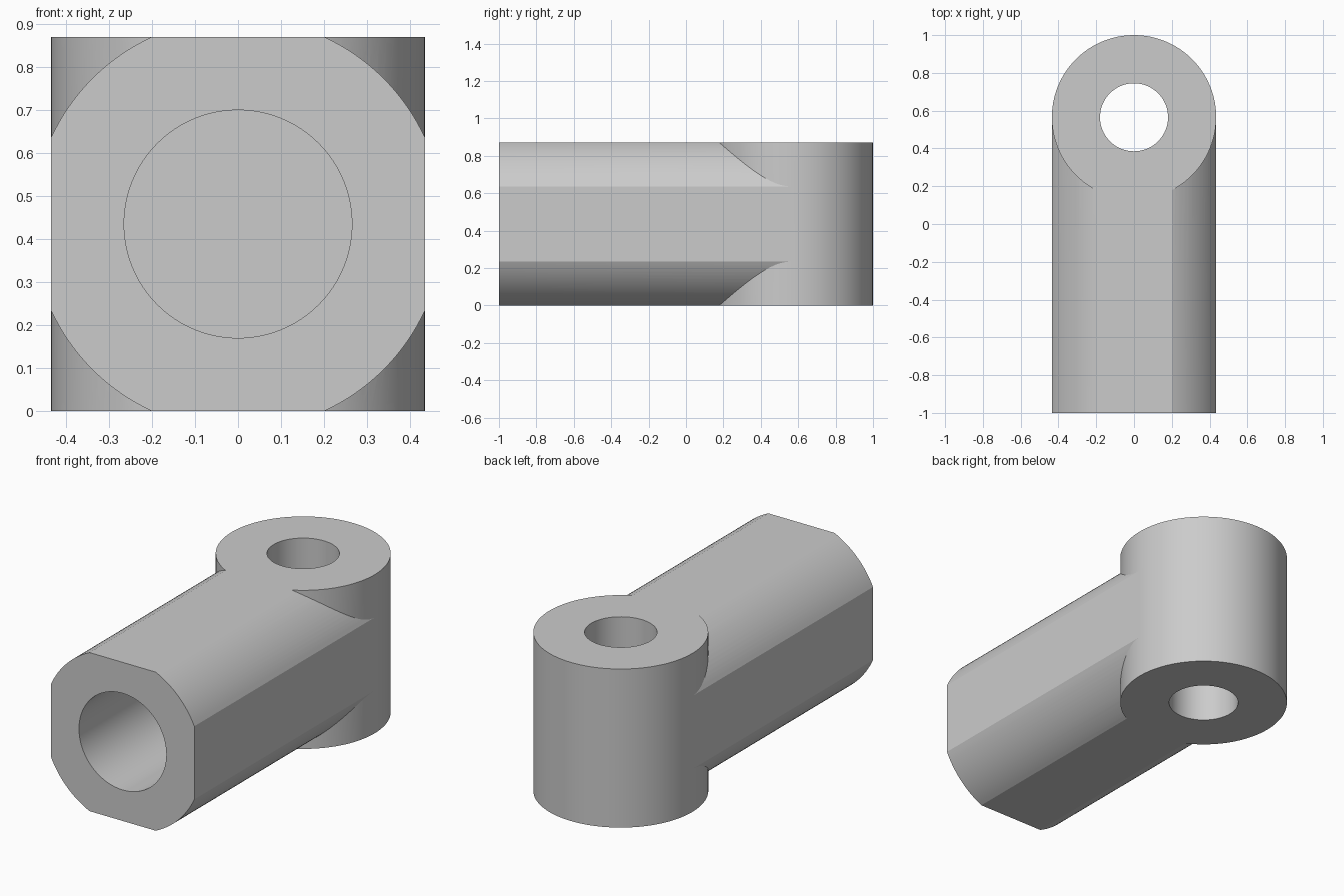
import bpy, bmesh, math
from mathutils import Matrix

cube = bpy.data.objects.get("Cube")
if cube:
    bpy.data.objects.remove(cube, do_unlink=True)

HALF = 0.435           # half width and half height of the bar
EYE_Y = 1 - HALF       # centre of the eye
CORNER_R = 0.479       # radius of the rounded bar corners
BORE_R, BORE_END = 0.265, 0.0
HOLE_R = 0.18

steel = bpy.data.materials.new("plain grey steel")
steel.use_nodes = True
steel.diffuse_color = (0.6, 0.6, 0.6, 1)
steel.node_tree.nodes["Principled BSDF"].inputs["Base Color"].default_value = (0.6, 0.6, 0.6, 1)


def finish(name, bm):
    bmesh.ops.recalc_face_normals(bm, faces=bm.faces)
    mesh = bpy.data.meshes.new(name)
    bm.to_mesh(mesh)
    bm.free()
    mesh.materials.append(steel)
    obj = bpy.data.objects.new(name, mesh)
    bpy.context.collection.objects.link(obj)
    return obj


def cylinder(name, radius, depth, centre, along_y=False, sides=96):
    turn = Matrix.Rotation(math.pi / 2 if along_y else 0, 4, "X")
    bm = bmesh.new()
    bmesh.ops.create_cone(bm, cap_ends=True, segments=sides, radius1=radius,
                          radius2=radius, depth=depth,
                          matrix=Matrix.Translation(centre) @ turn)
    return finish(name, bm)


# Square bar with turned corners, extruded from the front end to the eye
bm = bmesh.new()
start = math.acos(HALF / CORNER_R)
sweep = math.pi / 2 - 2 * start
ring = []
for corner in range(4):
    for i in range(17):
        a = corner * math.pi / 2 + start + sweep * i / 16
        ring.append(bm.verts.new((CORNER_R * math.cos(a), -1,
                                  HALF + CORNER_R * math.sin(a))))
face = bm.faces.new(ring)
extruded = bmesh.ops.extrude_face_region(bm, geom=[face])["geom"]
bmesh.ops.translate(bm, vec=(0, 1 + EYE_Y, 0),
                    verts=[v for v in extruded if isinstance(v, bmesh.types.BMVert)])
rod_end = finish("rod_end", bm)

# Eye, cross hole and blind bore
eye = cylinder("eye_helper", HALF, 2 * HALF, (0, EYE_Y, HALF))
hole = cylinder("hole_cutter", HOLE_R, 2, (0, EYE_Y, HALF))
bore = cylinder("bore_cutter", BORE_R, BORE_END + 1.5,
                (0, (BORE_END - 1.5) / 2, HALF), along_y=True)

bpy.context.view_layer.objects.active = rod_end
for helper, mode in ((eye, "UNION"), (hole, "DIFFERENCE"), (bore, "DIFFERENCE")):
    mod = rod_end.modifiers.new(helper.name, "BOOLEAN")
    mod.operation, mod.solver, mod.object = mode, "EXACT", helper
    bpy.ops.object.modifier_apply(modifier=mod.name)
    bpy.data.objects.remove(helper, do_unlink=True)

# Smooth curved walls, crisp edges
bpy.ops.object.select_all(action="DESELECT")
rod_end.select_set(True)
bpy.ops.object.shade_smooth_by_angle(angle=math.radians(25))
